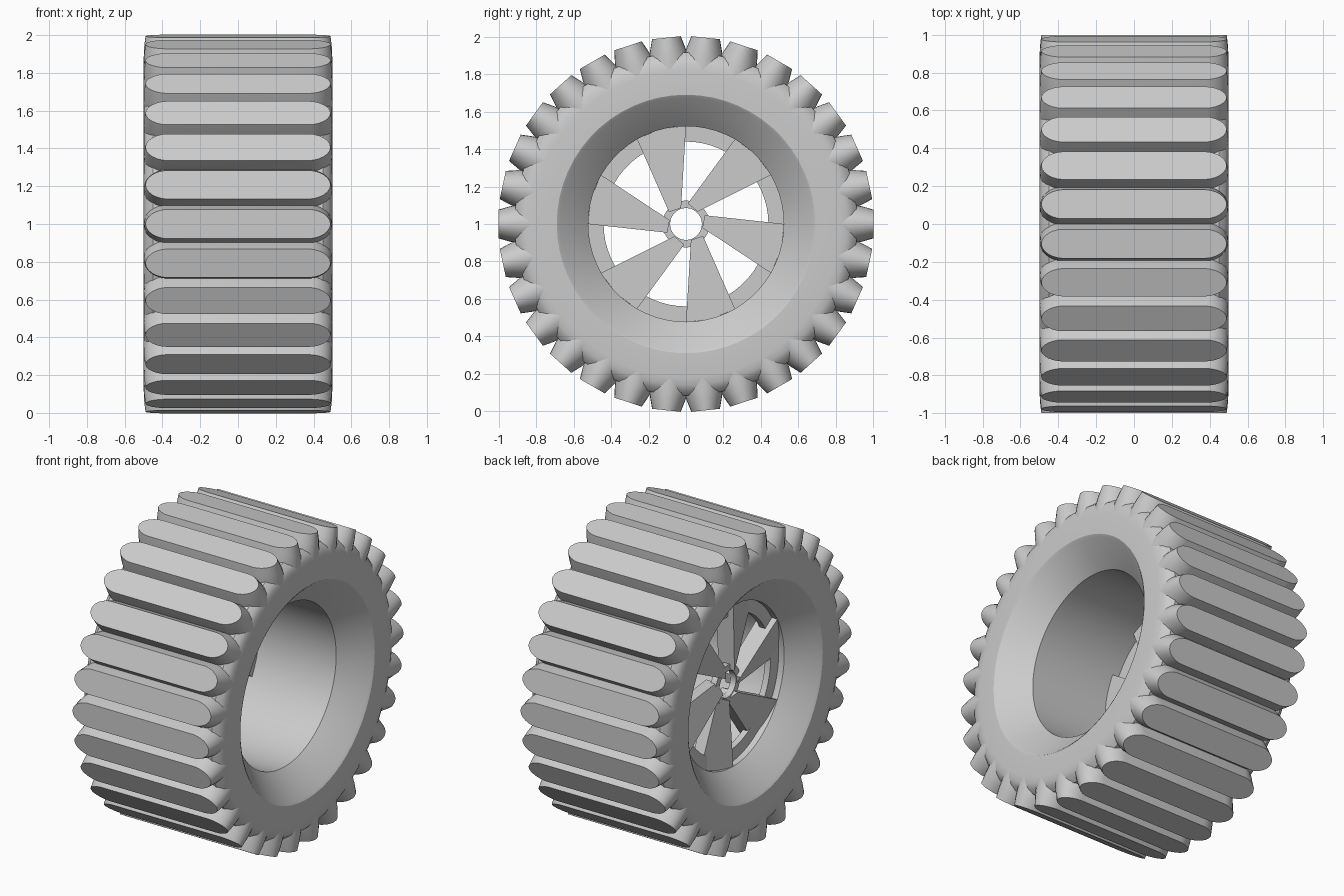
import bpy, bmesh
from math import sin, cos, pi, radians
from mathutils import Matrix, Vector

if "Cube" in bpy.data.objects:
    bpy.data.objects.remove(bpy.data.objects["Cube"])

CENTRE = Vector((0, 0, 1))


def finish(name, bm, angle=None):
    bmesh.ops.recalc_face_normals(bm, faces=bm.faces[:])
    me = bpy.data.meshes.new(name)
    bm.to_mesh(me)
    bm.free()
    ob = bpy.data.objects.new(name, me)
    bpy.context.collection.objects.link(ob)
    ob.location = CENTRE
    if angle:
        bpy.ops.object.select_all(action='DESELECT')
        ob.select_set(True)
        bpy.context.view_layer.objects.active = ob
        bpy.ops.object.shade_smooth_by_angle(angle=radians(angle))
    return ob


def skin(bm, rings, close):
    """Join successive vertex rings with quads."""
    n = len(rings[0])
    pairs = zip(rings, rings[1:] + rings[:1]) if close else zip(rings, rings[1:])
    for a, b in pairs:
        for i in range(n):
            j = (i + 1) % n
            bm.faces.new((a[i], a[j], b[j], b[i]))


def revolve(name, profile, steps, angle):
    """Revolve a closed (x, radius) profile about the axle."""
    bm = bmesh.new()
    rings = [[bm.verts.new((x, r * cos(2 * pi * k / steps), r * sin(2 * pi * k / steps)))
              for x, r in profile] for k in range(steps)]
    skin(bm, rings, True)
    return finish(name, bm, angle)


# Tyre body: rounded shoulders, dished side walls, open bore
half = [(.34, .522), (.49, .675), (.5, .69), (.5, .82), (.495, .86), (.482, .89), (.45, .915)]
revolve("tyre_body", half + [(-x, r) for x, r in reversed(half)], 60, 30)

# Tread: tapered lugs with pointed round ends, flaring into the shoulders
bm = bmesh.new()
sections = [(.8, .118, .499), (.88, .107, .4995), (.94, .094, .497), (1.0, .077, .49)]
for k in range(30):
    rot = Matrix.Rotation(radians(12 * k + 6), 4, 'X')
    rings = []
    for r, w, l in sections:
        pts = []
        for s in (1, -1):
            for i in range(13):
                a = -pi / 2 + pi * i / 12
                pts.append((s * (l - .11 + .11 * cos(a) ** 1.15), s * w * sin(a), r))
        rings.append([bm.verts.new(rot @ Vector(p)) for p in pts])
    skin(bm, rings, False)
    bm.faces.new(rings[-1])
    bm.faces.new(rings[0])
finish("tread_lugs", bm, 30)

# Thin rim ring and hollow hub, set between the spoke faces
revolve("rim_ring", [(-.30, .44), (-.30, .53), (-.26, .53), (-.26, .44)], 60, 30)
revolve("hub", [(-.30, .085), (-.30, .125), (-.26, .125), (-.26, .085)], 30, 30)

# Six swirled wedge spokes
bm = bmesh.new()
for k in range(6):
    rot = Matrix.Rotation(radians(60 * k), 4, 'X')
    outline = [(90, .525), (105, .525), (120, .525), (145, .11), (107, .09)]
    back = [-.34, -.315, -.29, -.29, -.33]
    rings = []
    for xs in ([-.215] * 5, back):
        rings.append([bm.verts.new(rot @ Vector((x, r * cos(radians(a)), r * sin(radians(a)))))
                      for x, (a, r) in zip(xs, outline)])
    skin(bm, rings, False)
    for ring in rings:
        bm.faces.new(ring)
finish("spokes", bm)
